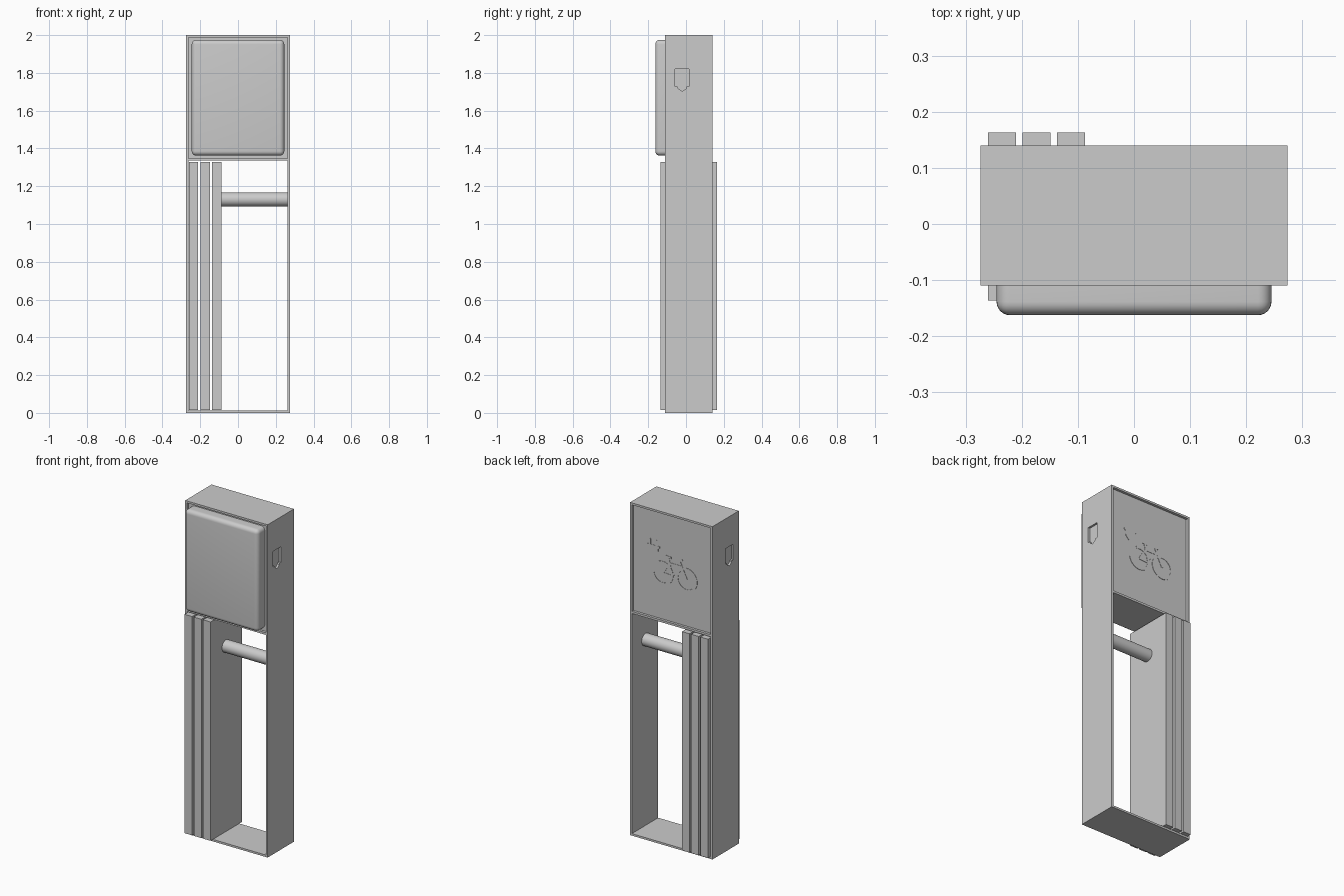
import bpy, bmesh, math
from mathutils import Vector, Matrix

if "Cube" in bpy.data.objects:
    bpy.data.objects.remove(bpy.data.objects["Cube"])


def finish(name, bm, smooth=False):
    bmesh.ops.recalc_face_normals(bm, faces=bm.faces[:])
    me = bpy.data.meshes.new(name)
    bm.to_mesh(me)
    bm.free()
    ob = bpy.data.objects.new(name, me)
    bpy.context.collection.objects.link(ob)
    if smooth:
        bpy.ops.object.select_all(action='DESELECT')
        ob.select_set(True)
        bpy.context.view_layer.objects.active = ob
        bpy.ops.object.shade_smooth_by_angle(angle=math.radians(35))
    return ob


def add_box(bm, lo, hi):
    lo, hi = Vector(lo), Vector(hi)
    m = Matrix.Translation((lo + hi) / 2) @ Matrix.Diagonal((*(hi - lo), 1))
    bmesh.ops.create_cube(bm, size=1, matrix=m)


def box(name, lo, hi):
    bm = bmesh.new()
    add_box(bm, lo, hi)
    return finish(name, bm)


def prism(bm, pts, axis, a, b):
    """Extrude a 2D outline along x (outline in yz) or y (outline in xz)."""
    place = (lambda p, d: (d, p[0], p[1])) if axis == 'x' else (lambda p, d: (p[0], d, p[1]))
    f = bm.faces.new([bm.verts.new(place(p, a)) for p in pts])
    g = bmesh.ops.extrude_face_region(bm, geom=[f])['geom']
    shift = (b - a, 0, 0) if axis == 'x' else (0, b - a, 0)
    bmesh.ops.translate(bm, vec=shift, verts=[v for v in g if isinstance(v, bmesh.types.BMVert)])


def ribbon(bm, pts, width, y0, y1, closed=False):
    """Mitred strip along an xz path, running in depth from y0 to y1."""
    pts = [Vector(p) for p in pts]
    n = len(pts)
    rings = []
    for i, p in enumerate(pts):
        a = pts[i - 1] if closed or i else None
        c = pts[(i + 1) % n] if closed or i < n - 1 else None
        d0 = (p - a).normalized() if a is not None else (c - p).normalized()
        d1 = (c - p).normalized() if c is not None else d0
        n0 = Vector((-d0.y, d0.x))
        m = (n0 + Vector((-d1.y, d1.x))).normalized()
        m *= width / 2 / max(m.dot(n0), 0.3)
        rings.append([bm.verts.new((q.x, y, q.y)) for q, y in
                      ((p + m, y0), (p - m, y0), (p - m, y1), (p + m, y1))])
    for i in range(n if closed else n - 1):
        r, s = rings[i], rings[(i + 1) % n]
        for k in range(4):
            bm.faces.new((r[k], r[(k + 1) % 4], s[(k + 1) % 4], s[k]))
    if not closed:
        bm.faces.new(rings[0])
        bm.faces.new(rings[-1])


def arc(cx, cz, r, a0, a1, n):
    return [(cx + r * math.cos(math.radians(a0 + (a1 - a0) * i / n)),
             cz + r * math.sin(math.radians(a0 + (a1 - a0) * i / n))) for i in range(n + 1)]


W, T, YF, YB = 0.274, 0.012, -0.11, 0.14     # half width, wall, front, back

# outer frame: one rectangular ring
bm = bmesh.new()
h = W - T / 2
ribbon(bm, [(-h, T / 2), (h, T / 2), (h, 2 - T / 2), (-h, 2 - T / 2)], T, YF, YB, True)
frame = finish("outer_frame", bm)

# socket recesses cut through both side walls
bm = bmesh.new()
c = -0.02
outline = [(c - .037, 1.82), (c + .037, 1.82), (c + .037, 1.727), (c + .024, 1.727),
           (c + .022, 1.718), (c, 1.703), (c - .022, 1.718), (c - .024, 1.727), (c - .037, 1.727)]
for s in (-1, 1):
    prism(bm, outline, 'x', s * 0.255, s * 0.29)
cutter = finish("socket_cutter", bm)
cutter.hide_render = True
cutter.hide_set(True)
mod = frame.modifiers.new("sockets", 'BOOLEAN')
mod.object = cutter
mod.operation = 'DIFFERENCE'
mod.solver = 'EXACT'

# head: shelf and recessed core
box("head_shelf", (-W + T, YF, 1.335), (W - T, YB, 1.348))
box("head_core", (-W + T, YF + 0.015, 1.348), (W - T, YB - 0.015, 2 - T))

# rounded front cover
bm = bmesh.new()
add_box(bm, (-0.245, -0.1625, 1.362), (0.245, YF + 0.015, 1.975))
edges = [e for e in bm.edges if min(v.co.y for v in e.verts) < -0.15]
bmesh.ops.bevel(bm, geom=edges, offset=0.024, segments=6, profile=0.5, affect='EDGES')
finish("front_cover", bm, True)

# three full-depth vertical planks
for i in range(3):
    x = -0.2605 + i * 0.0615
    box(f"plank_{i + 1}", (x, -0.136, 0.014), (x + 0.05, 0.1635, 1.329))

# leaning bar
bm = bmesh.new()
x0, x1 = -0.09, W - T
bmesh.ops.create_cone(bm, cap_ends=True, segments=40, radius1=0.037, radius2=0.037, depth=x1 - x0,
                      matrix=Matrix.Translation(((x0 + x1) / 2, 0.01, 1.13)) @ Matrix.Rotation(math.pi / 2, 4, 'Y'))
finish("leaning_bar", bm, True)

# back panel pictogram: bicycle with plug, in thin relief
bm = bmesh.new()
Y0, Y1 = YB - 0.02, YB - 0.013
rear, front, crank = (0.067, 1.626), (-0.093, 1.626), (0.005, 1.622)
seat, head = (0.022, 1.695), (-0.052, 1.695)
ribbon(bm, arc(*front, 0.064, 0, 360, 40)[:-1], 0.013, Y0, Y1, True)
ribbon(bm, [(0.131, 1.72), (0.131, 1.64)] + arc(*rear, 0.064, 0, -290, 32), 0.013, Y0, Y1)
for path in ([rear, crank, seat, rear], [seat, head, crank],
             [front, (-0.045, 1.725), (-0.066, 1.735)],
             [seat, (0.03, 1.728)], [(0.05, 1.733), (0.01, 1.73)]):
    ribbon(bm, path, 0.011, Y0, Y1)
prism(bm, [(0.175, 1.778), (0.087, 1.778), (0.087, 1.768), (0.095, 1.768), (0.098, 1.735), (0.118, 1.713),
           (0.144, 1.713), (0.164, 1.735), (0.167, 1.768), (0.175, 1.768)], 'y', Y0, Y1)
for x in (0.11, 0.152):
    add_box(bm, (x - 0.006, Y0, 1.775), (x + 0.006, Y1, 1.812))
finish("bicycle_pictogram", bm)
